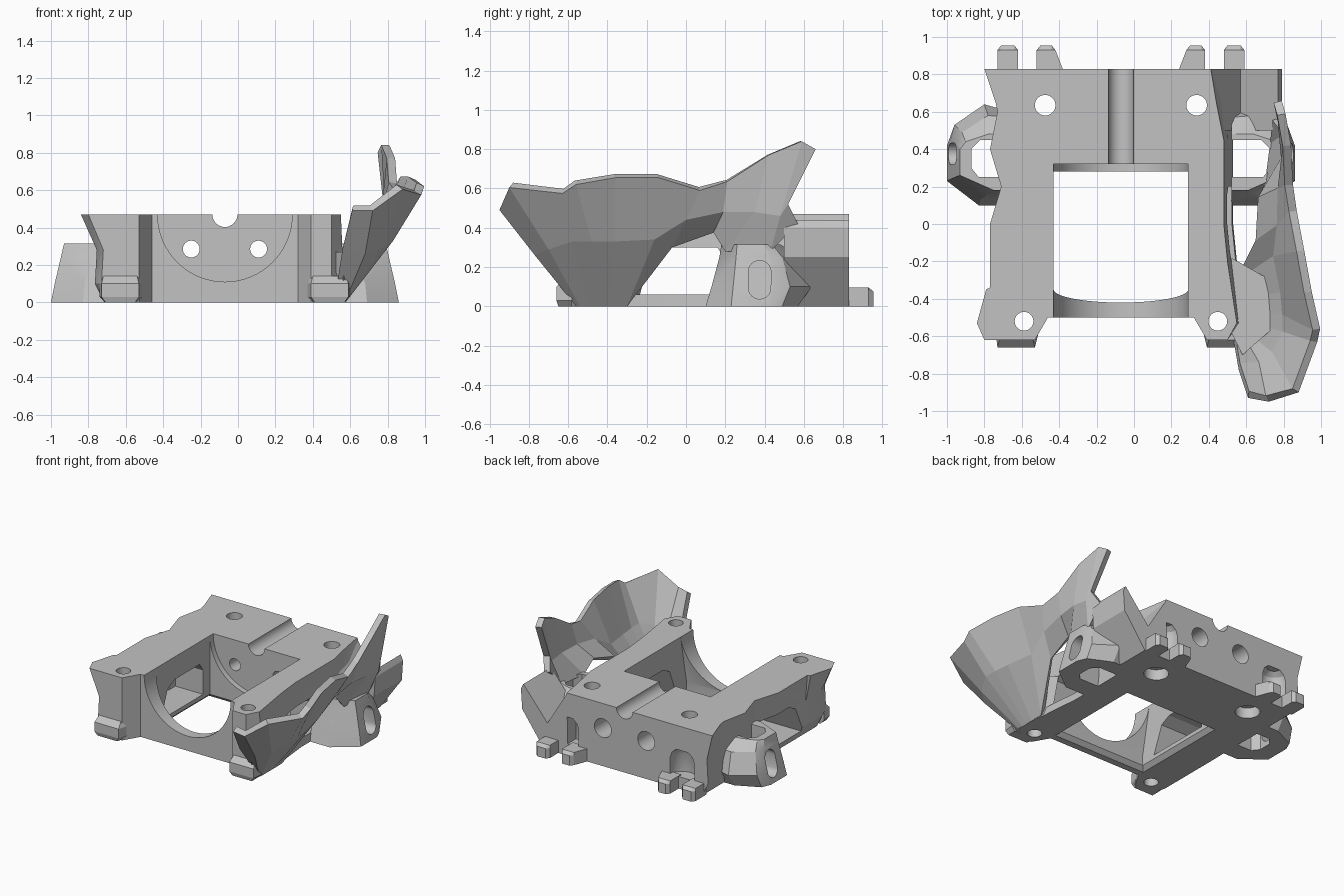
import bpy, bmesh, math
from mathutils import Vector

if "Cube" in bpy.data.objects:
    bpy.data.objects.remove(bpy.data.objects["Cube"], do_unlink=True)

GREY = (0.54, 0.54, 0.54, 1)
mat = bpy.data.materials.new("plain_grey")
mat.use_nodes = True
mat.diffuse_color = GREY
mat.node_tree.nodes["Principled BSDF"].inputs["Base Color"].default_value = GREY

MID = -0.07   # symmetry line of the frame
TOP = 0.47    # height of the deck


def make(name, verts, faces, closed=True):
    bm = bmesh.new()
    vs = [bm.verts.new(v) for v in verts]
    for f in faces:
        bm.faces.new([vs[i] for i in f])
    if closed:
        bmesh.ops.recalc_face_normals(bm, faces=bm.faces)
    me = bpy.data.meshes.new(name)
    bm.to_mesh(me)
    bm.free()
    me.materials.append(mat)
    ob = bpy.data.objects.new(name, me)
    bpy.context.collection.objects.link(ob)
    return ob


def loft(name, *rings):
    """Closed solid through matching rings."""
    n, last = len(rings[0]), (len(rings) - 1) * len(rings[0])
    faces = [(r + i, r + (i + 1) % n, r + n + (i + 1) % n, r + n + i)
             for r in range(0, last, n) for i in range(n)]
    faces += [tuple(range(n))[::-1], tuple(range(last, last + n))]
    return make(name, [p for ring in rings for p in ring], faces)


def plan(points, z):
    return [(x, y, z) for x, y in points]


def flip(points):
    return [(2 * MID - x, y) for x, y in points]


def along_x(name, yz, x0, x1):
    return loft(name, [(x0, y, z) for y, z in yz], [(x1, y, z) for y, z in yz])


def along_y(name, xz, y0, y1):
    return loft(name, [(x, y0, z) for x, z in xz], [(x, y1, z) for x, z in xz])


def circle(cx, cy, r, n=32):
    return [(cx + r * math.cos(math.tau * i / n), cy + r * math.sin(math.tau * i / n))
            for i in range(n)]


def drill(x, y, r, z0, z1):
    c = circle(x, y, r)
    return loft("cutter", plan(c, z0), plan(c, z1))


def bake(ob):
    """Apply the modifiers of an object."""
    dg = bpy.context.evaluated_depsgraph_get()
    me = bpy.data.meshes.new_from_object(ob.evaluated_get(dg))
    ob.modifiers.clear()
    ob.data = me


def cut(ob, cutters):
    for c in cutters:
        c.hide_render = True
        m = ob.modifiers.new("cut", "BOOLEAN")
        m.operation, m.solver, m.object = "DIFFERENCE", "EXACT", c
        bake(ob)
        bpy.data.objects.remove(c, do_unlink=True)


def smooth(ob):
    bpy.ops.object.select_all(action="DESELECT")
    ob.select_set(True)
    bpy.context.view_layer.objects.active = ob
    bpy.ops.object.shade_smooth_by_angle(angle=math.radians(25))


# Frame block: flared on its right side, sloped on its left side
deck_right = [(-.8, .83), (-.74, .65), (-.73, .6), (-.77, .4), (-.71, .2), (-.77, 0),
              (-.77, -.34), (-.79, -.35), (-.84, -.53), (-.8, -.62), (-.53, -.62), (-.46, -.5)]
deck_left = [(.32, -.5), (.39, -.62), (.5, -.62), (.55, -.53), (.5, -.2),
             (.48, 0), (.48, .45), (.44, .65), (.41, .83)]
base_left = deck_left[:3] + [(.57, -.53), (.55, -.2), (.53, 0), (.53, .45),
                             (.56, .65), (.57, .83)]


def frame_ring(z, limit):
    right = [(max(x, limit if y > -.6 else limit + .035), y) for x, y in deck_right]
    left = [Vector(b).lerp(Vector(d), z / TOP) for b, d in zip(base_left, deck_left)]
    return plan(right + left, z)


frame = loft("frame", frame_ring(0, -.715), frame_ring(.1, -.765),
             frame_ring(.28, -.755), frame_ring(TOP, -.875))

# Central window, round barrel seat, deck groove and side openings
x0, x1 = MID - .36, MID + .36
window = [(x0, -.42), (x1, -.42), (x1, .28), (x0, .28)]
bevel = [(x + .04 * (1 if x > MID else -1), y + .04 * (1 if y > 0 else -1)) for x, y in window]
cutters = [
    along_x("cutter", [(-.42, -.1), (-.42, .11), (-.35, TOP), (-.35, .6),
                       (.28, .6), (.28, -.1)], x0, x1),
    loft("cutter", plan(bevel, -.01), plan(window, .03)),
    along_y("cutter", circle(MID, TOP, .36, 64), -.8, .32),
    along_y("cutter", circle(MID, TOP, .067), .3, 1),
    along_x("cutter", [(-.3, .06), (-.22, .26), (-.14, .3), (.16, .3), (.2, .24),
                       (.2, .06)], -1, 1),
]

# Screw holes, cross holes and domed rear niches
for s in (-1, 1):
    niche = MID + s * .48
    cutters += [
        drill(MID + s * .405, .635, .055, -.1, .6),
        drill(MID + s * .405, .635, .085, -.1, .08),
        drill(MID + s * .518, -.52, .05, -.1, .6),
        along_y("cutter", circle(MID + s * .18, .285, .045), .2, 1),
        along_y("cutter", circle(MID + s * .18, .285, .07), .5, 1),
        loft("cutter", *[plan(circle(niche, .83, r), z)
                         for z, r in ((.09, .1), (.22, .1), (.26, .085), (.29, .05))]),
    ]
cut(frame, cutters)
smooth(frame)

# Rear tabs, front feet and slotted lugs, mirrored about the frame's middle
tab_outer = [(-.73, .8), (-.73, .93), (-.71, .955), (-.64, .955), (-.62, .93), (-.62, .8)]
tab_inner = [(-.52, .8), (-.52, .93), (-.5, .955), (-.44, .955), (-.42, .93), (-.37, .8)]
foot_low = [(-.71, -.58), (-.71, -.65), (-.55, -.65), (-.53, -.58)]
foot_high = [(-.74, -.58), (-.73, -.66), (-.53, -.66), (-.51, -.58)]
foot_top = [(-.73, -.58), (-.72, -.62), (-.54, -.62), (-.52, -.58)]
lug_rings = [
    plan([(-.66, .1), (-.83, .1), (-1, .23), (-1, .42), (-.97, .49), (-.8, .57), (-.66, .57)], 0),
    plan([(-.66, .13), (-.82, .13), (-.98, .24), (-.98, .45), (-.96, .53), (-.8, .64),
          (-.66, .6)], .1),
    plan([(-.66, .17), (-.77, .17), (-.945, .255), (-.945, .43), (-.92, .49), (-.78, .58),
          (-.66, .57)], .25),
    plan([(-.66, .18), (-.75, .18), (-.93, .26), (-.93, .4), (-.9, .44), (-.78, .48),
          (-.66, .48)], .315),
]
lug_hole = [(-.66, .25), (-.83, .25), (-.87, .3), (-.87, .4), (-.82, .45), (-.66, .45)]
slot = [(y, z - .04 if z < .135 else z + .04) for y, z in circle(.375, .135, .058, 24)]

for side, f in (("right", list), ("left", flip)):
    for part, shape in (("outer", tab_outer), ("inner", tab_inner)):
        tip = [(x, min(y, .93)) for x, y in shape]
        loft(f"{side}_{part}_tab", plan(f(shape), 0), plan(f(shape), .075), plan(f(tip), .095))
    loft(f"{side}_foot", plan(f(foot_low), 0), plan(f(foot_high), .03),
         plan(f(foot_high), .1), plan(f(foot_top), .14))
    rings = [plan(f([p[:2] for p in r]), r[0][2]) for r in lug_rings]
    lug = loft(f"{side}_lug", *rings)
    (x0, _), (x1, _) = f([(-1.1, 0), (-.8, 0)])
    cut(lug, [loft("cutter", plan(f(lug_hole), -.1), plan(f(lug_hole), .5)),
              along_x("cutter", slot, x0, x1)])
    smooth(lug)

# Rear wing with the valley beside the deck
along_y("rear_wing", [(.4, .02), (.41, .46), (.57, .2), (.77, .44), (.79, .4), (.78, .25),
                      (.6, 0), (.42, 0)], .5, .83)

# Faceted side shield: stations from front to back, each bottom, middle, top
stations = [
    ((.53, -.61, .1), (.56, -.78, .29), (.61, -.93, .49)),
    ((.57, -.56, 0), (.68, -.77, .26), (.72, -.95, .49)),
    ((.575, -.54, 0), (.77, -.7, .29), (.88, -.9, .605)),
    ((.575, -.5, 0), (.83, -.58, .33), (.98, -.63, .575)),
    ((.575, -.46, 0), (.83, -.48, .33), (.995, -.56, .62)),
    ((.575, -.4, 0), (.82, -.36, .33), (.95, -.36, .655)),
    ((.575, -.3, 0), (.78, -.16, .34), (.91, -.14, .655)),
    ((.68, -.07, .3), (.8, 0, .44), (.87, .07, .59)),
    ((.7, .14, .375), (.81, .19, .48), (.85, .21, .635)),
    ((.74, .2, .28), (.83, .35, .48), (.84, .42, .77)),
    ((.77, .43, .28), (.83, .48, .46), (.81, .59, .84)),
    ((.78, .57, .42), (.82, .52, .52), (.79, .66, .8)),
]
points = [Vector(p) for s in stations for p in s]
quads = [(3 * i + k, 3 * i + 3 + k, 3 * i + 4 + k, 3 * i + 1 + k)
         for i in range(len(stations) - 1) for k in (0, 1)]
shield = make("side_shield", points, quads, closed=False)
thick = shield.modifiers.new("thickness", "SOLIDIFY")
thick.thickness, thick.offset = 0.045, -1
bake(shield)

# Root joining the shield to the front post
loft("shield_root", plan([(.52, -.56), (.55, -.6), (.57, -.5), (.57, -.32), (.52, -.25)], 0),
     plan([(.52, -.58), (.58, -.7), (.74, -.56), (.73, -.3), (.52, -.18)], .27))
